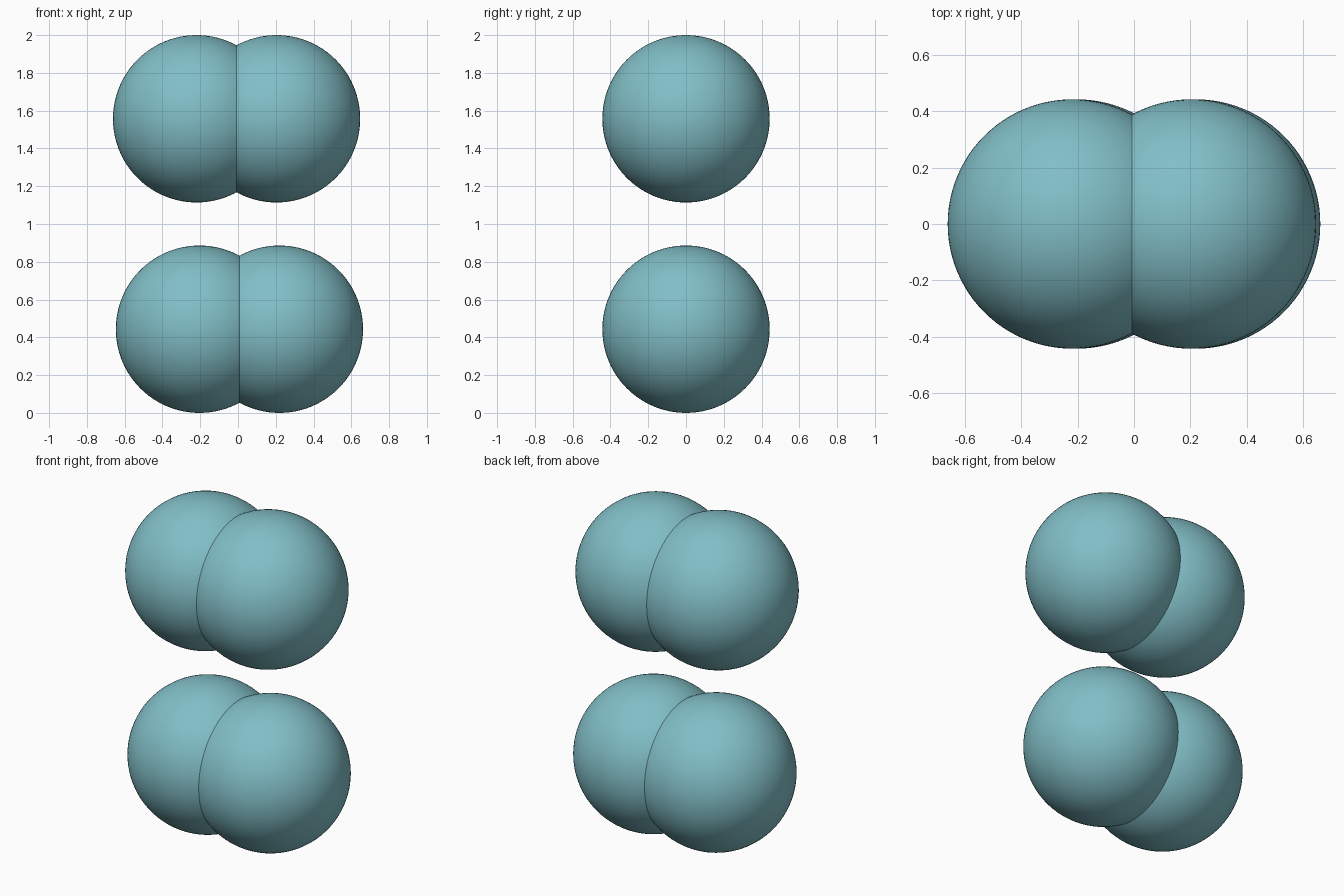
import bpy

if "Cube" in bpy.data.objects:
    bpy.data.objects.remove(bpy.data.objects["Cube"])

R = 0.443

teal = bpy.data.materials.new("soft_teal")
teal.diffuse_color = (0.22, 0.52, 0.57, 1.0)
teal.use_nodes = True
teal.node_tree.nodes["Principled BSDF"].inputs["Base Color"].default_value = teal.diffuse_color


def ball(name, x, z):
    bpy.ops.mesh.primitive_uv_sphere_add(segments=96, ring_count=48, radius=R, location=(x, 0, z))
    ob = bpy.context.object
    ob.name = name
    ob.data.materials.append(teal)
    bpy.ops.object.shade_smooth()


# Two overlapping pairs of balls, one above the other, offset slightly sideways
for level, z, shift in (("lower", R, 0.0075), ("upper", 2 - R, -0.0075)):
    ball(level + "_left_ball", shift - 0.2115, z)
    ball(level + "_right_ball", shift + 0.2115, z)
